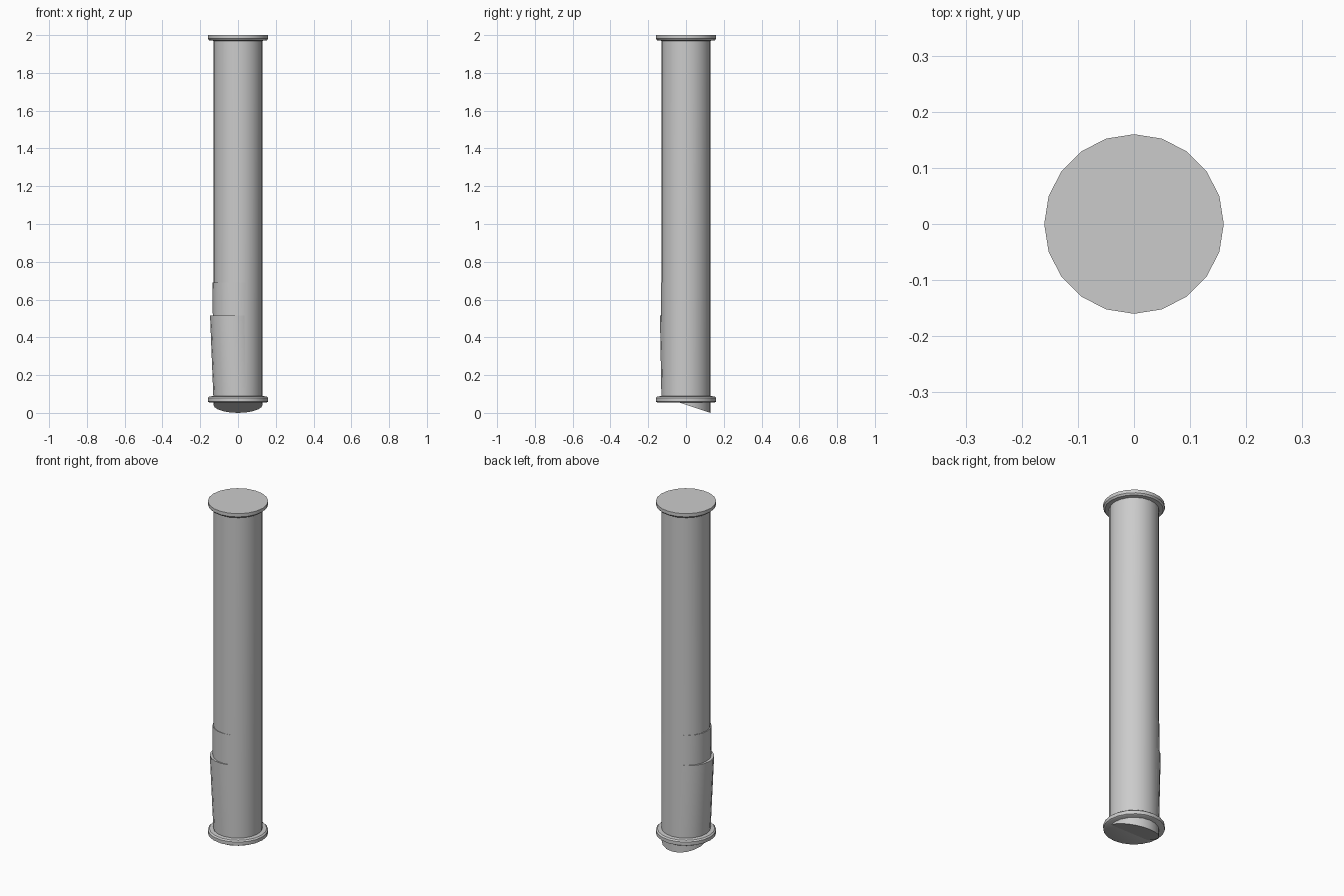
import bpy, bmesh, math
from mathutils import Vector

if "Cube" in bpy.data.objects:
    bpy.data.objects.remove(bpy.data.objects["Cube"])

SIDES = 20


def lathe(name, profile, place=None):
    """Closed 20-sided solid from (radius, z) rings; place() can shift each point."""
    bm = bmesh.new()
    rings = []
    for i, (r, z) in enumerate(profile):
        ring = []
        for k in range(SIDES):
            a = 2 * math.pi * k / SIDES
            p = Vector((r * math.cos(a), r * math.sin(a), z))
            ring.append(bm.verts.new(place(p, i) if place else p))
        rings.append(ring)
    for low, high in zip(rings, rings[1:]):
        for k in range(SIDES):
            n = (k + 1) % SIDES
            bm.faces.new((low[k], low[n], high[n], high[k]))
    bm.faces.new(rings[0][::-1])
    bm.faces.new(rings[-1])
    mesh = bpy.data.meshes.new(name)
    bm.to_mesh(mesh)
    bm.free()
    obj = bpy.data.objects.new(name, mesh)
    bpy.context.collection.objects.link(obj)
    bpy.ops.object.select_all(action='DESELECT')
    obj.select_set(True)
    bpy.context.view_layer.objects.active = obj
    bpy.ops.object.shade_smooth_by_angle(angle=math.radians(35))
    return obj


def slanted_foot(p, i):
    # the lowest ring is cut at an angle, deepest at the back
    if i == 0:
        p.z = 0.043 - 0.33 * p.y
    return p


def leaning(dx, dy):
    # only the upper ring moves sideways
    return lambda p, i: p + Vector((dx, dy, 0)) if i == 1 else p


# main shaft with angled foot
lathe("shaft", [(0.13, 0.0), (0.13, 1.98)], slanted_foot)

# leaning sleeves around the lower shaft
lathe("lower_sleeve", [(0.13, 0.07), (0.13, 0.515)], leaning(-0.018, -0.008))
lathe("upper_sleeve", [(0.13, 0.07), (0.13, 0.69)], leaning(-0.005, -0.002))

# end flanges with rounded rims
lathe("bottom_flange", [(0.152, 0.055), (0.16, 0.06), (0.16, 0.08), (0.152, 0.087), (0.13, 0.089)])
lathe("top_flange", [(0.13, 1.97), (0.152, 1.972), (0.16, 1.981), (0.16, 2.0)])
